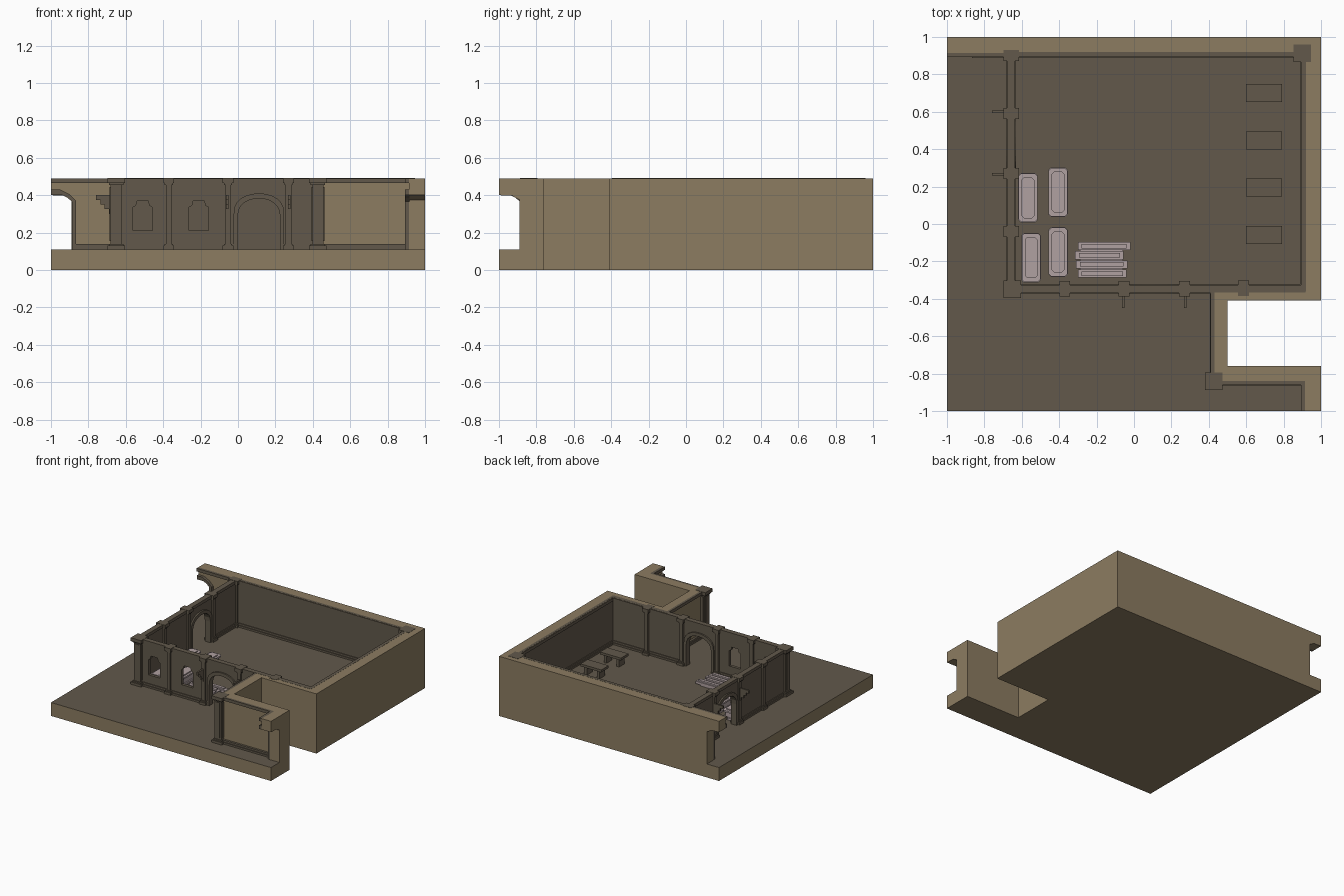
import bpy, bmesh, math
from mathutils import Matrix, Vector

if "Cube" in bpy.data.objects:
    bpy.data.objects.remove(bpy.data.objects["Cube"])


def mat(name, rgb):
    m = bpy.data.materials.new(name)
    lin = [((c / 255 + 0.055) / 1.055) ** 2.4 for c in rgb]
    m.diffuse_color = (*lin, 1)
    m.use_nodes = True
    m.node_tree.nodes["Principled BSDF"].inputs["Base Color"].default_value = m.diffuse_color
    return m


TAN = mat("tan_stone", (140, 124, 97))
DARK = mat("dark_stone", (98, 89, 75))
PALE = mat("pale_stone", (176, 161, 161))
FLOOR, TOP = 0.11, 0.49


def finish(name, bm, m):
    me = bpy.data.meshes.new(name)
    bmesh.ops.recalc_face_normals(bm, faces=bm.faces[:])
    bm.to_mesh(me)
    bm.free()
    me.materials.append(m)
    ob = bpy.data.objects.new(name, me)
    bpy.context.collection.objects.link(ob)
    return ob


def add_box(bm, x0, x1, y0, y1, z0, z1):
    mtx = Matrix.Translation(((x0 + x1) / 2, (y0 + y1) / 2, (z0 + z1) / 2))
    bmesh.ops.create_cube(bm, size=1, matrix=mtx @ Matrix.Diagonal((x1 - x0, y1 - y0, z1 - z0, 1)))


def boxes(name, m, *dims):
    bm = bmesh.new()
    for d in dims:
        add_box(bm, *d)
    return finish(name, bm, m)


# maps (u, v, w): 'z' plan view, 'x' wall running along x, 'y' wall running along y
AXES = {'z': lambda u, v, w: (u, v, w), 'x': lambda u, v, w: (u, w, v), 'y': lambda u, v, w: (w, u, v)}


def panel(name, m, axis, loops, w0, w1):
    """Extrude an outline (first loop) with holes (other loops) from w0 to w1."""
    bm = bmesh.new()
    edges = []
    for pts in loops:
        vs = [bm.verts.new(AXES[axis](u, v, w0)) for u, v in pts]
        edges += [bm.edges.new((vs[i - 1], vs[i])) for i in range(len(vs))]
    bmesh.ops.triangle_fill(bm, edges=edges, use_beauty=True)
    res = bmesh.ops.extrude_face_region(bm, geom=bm.faces[:], use_keep_orig=True)
    vs = [g for g in res['geom'] if isinstance(g, bmesh.types.BMVert)]
    bmesh.ops.translate(bm, verts=vs, vec=Vector(AXES[axis](0, 0, w1 - w0)))
    return finish(name, bm, m)


def arch(c, hw, top, rise):
    """Arch outline from left foot over the top to right foot."""
    spring = top - rise
    mid = [(c - hw * math.cos(t), spring + rise * math.sin(t) ** 0.8)
           for t in [math.pi * i / 12 for i in range(1, 12)]]
    return [(c - hw, FLOOR), (c - hw, spring)] + mid + [(c + hw, spring), (c + hw, FLOOR)]


def window(c):
    return [(c - .052, .21), (c + .052, .21), (c + .052, .335), (c + .035, .345),
            (c + .03, .37), (c - .03, .37), (c - .035, .345), (c - .052, .335)]


# Floor slab with the notch on the right; dark on top
slab = panel("floor_slab", TAN, 'z', [[(-1, -1), (1, -1), (1, -.76), (.5, -.76), (.5, -.41),
                                       (1, -.41), (1, 1), (-1, 1)]], 0, FLOOR)
slab.data.materials.append(DARK)
for p in slab.data.polygons:
    if p.center.z > FLOOR - .01:
        p.material_index = 1

# Thick outer walls
panel("outer_wall", TAN, 'z', [[(-.89, 1), (-.89, .915), (.915, .915), (.915, -.365), (.43, -.365),
                                (.43, -.84), (.915, -.84), (.915, -.89), (1, -.89), (1, -.76),
                                (.5, -.76), (.5, -.41), (1, -.41), (1, 1)]], FLOOR, TOP)

# Half arches at the two open ends of the outer wall
half = [(-1, TOP), (-.89, TOP), (-.89, .375), (-.91, .385), (-.93, .398), (-1, .4)]
band = [(-1, .43), (-.95, .43), (-.9, .405), (-.865, .37), (-.865, FLOOR), (-.887, FLOOR),
        (-.887, .365), (-.91, .385), (-.94, .4), (-1, .4)]
panel("back_half_arch", TAN, 'x', [half], .915, 1)
panel("right_half_arch", TAN, 'y', [half], .915, 1)
panel("back_arch_trim", DARK, 'x', [band], .893, .916)
panel("right_arch_trim", DARK, 'y', [band], .893, .916)

# Dark lining of the room
boxes("room_lining", DARK, (-.66, .917, .90, .92, FLOOR, TOP + .001),
      (.90, .92, -.36, .92, FLOOR, TOP + .001), (.41, .917, -.367, -.335, FLOOR, TOP + .001))

# Thin inner walls with doorway and windows
door = arch(.112, .115, .385, .10)
panel("front_wall", DARK, 'x', [[(-.665, TOP), (-.665, FLOOR)] + door + [(.43, FLOOR), (.43, TOP)],
                                window(-.51), window(-.21)], -.36, -.335)
ldoor = arch(.43, .115, .385, .10)
panel("left_wall", DARK, 'y', [[(-.35, TOP), (-.35, FLOOR)] + ldoor + [(.9, FLOOR), (.9, TOP)]], -.67, -.643)

# Raised arch surrounds
for nm, ax, c, w0, w1 in (("front_arch_surround", 'x', .112, -.372, -.323),
                          ("left_arch_surround", 'y', .43, -.682, -.631)):
    panel(nm, DARK, ax, [arch(c, .135, .41, .11) + arch(c, .113, .383, .10)[::-1]], w0, w1)

# Top and base mouldings
mould = []
for z0, z1, o in ((FLOOR, .125, .012), (.125, .14, .006), (.465, TOP, .008)):
    mould += [(-.65, .9, .9 - o, .91, z0, z1), (.9 - o, .91, -.34, .9, z0, z1), (.41, .9, -.345, -.335 + o, z0, z1)]
    spans = [(-.66, .42)] if z0 > .4 else [(-.66, -.02), (.245, .42)]
    mould += [(a, b, -.36 - o, -.335 + o, z0, z1) for a, b in spans]
    spans = [(-.34, .9)] if z0 > .4 else [(-.34, .3), (.56, .9)]
    mould += [(-.67 - o, -.643 + o, a, b, z0, z1) for a, b in spans]
    # corridor walls
    q = .865 if z0 < .4 else 1
    mould += [(-q, -.66, .9 - o, .917, z0, z1), (.42, .91, -.852 - o, -.838, z0, z1),
              (.418 - o, .432, -.85, -.36, z0, z1), (.9 - o, .917, -q, -.84, z0, z1)]
boxes("mouldings", DARK, *mould)


def column(name, cx, cy, hx, hy, e):
    """Shaft with wider base and cap."""
    d = [(cx - hx, cx + hx, cy - hy, cy + hy, FLOOR, TOP)]
    for z0, z1, k in ((FLOOR, .13, e), (.13, .14, e / 2), (.455, .465, e / 2), (.465, TOP + .002, e)):
        d.append((cx - hx - k, cx + hx + k, cy - hy - k, cy + hy + k, z0, z1))
    boxes(name, DARK, *d)


# Corner pillars with raised side plates
for i, (x, y) in enumerate(((-.652, -.348), (.427, -.84), (.9, .912))):
    column("corner_pillar_%d" % i, x, y, .03, .03, .017)
    boxes("pillar_plate_%d" % i, DARK, (x - .018, x + .018, y - .035, y + .035, .155, .445),
          (x - .035, x + .035, y - .018, y + .018, .155, .445))

# Slim pilasters along the inner walls
for x in (-.37, -.053, .27, .585):
    s = .003 if x > .5 else 0
    column("front_pilaster", x, -.347 + s, .015, .027, .014)
for y in (-.04, .27, .59, .9):
    column("left_pilaster", -.656, y, .027, .015, .014)

# Stepped brackets beside the doorways
steps = [(.3, .325, .02), (.325, .35, .045), (.35, .375, .065), (.375, .4, .09)]
for x in (-.057, .275):
    boxes("front_bracket", DARK, *[(x - .007, x + .007, -.36 - o, -.35, a, b) for a, b, o in steps])
for y in (.265, .6):
    boxes("left_bracket", DARK, *[(-.67 - o, -.66, y - .007, y + .007, a, b) for a, b, o in steps])

# Low tables along the right wall
for y in (.70, .447, .195, -.06):
    boxes("low_table", DARK, (.60, .79, y - .048, y + .048, .175, .195),
          (.625, .65, y - .035, y + .035, FLOOR, .175), (.74, .765, y - .035, y + .035, FLOOR, .175))


# Pale stone chests with clipped corners and stepped lids
def clipped(cx, cy, hx, hy, c):
    return [(cx + sx * (hx - a * c), cy + sy * (hy - b * c)) for sx, sy, a, b in
            ((1, -1, 1, 0), (1, -1, 0, 1), (1, 1, 0, 1), (1, 1, 1, 0),
             (-1, 1, 1, 0), (-1, 1, 0, 1), (-1, -1, 0, 1), (-1, -1, 1, 0))]


for i, (x, y) in enumerate(((-.567, .14), (-.406, .17), (-.55, -.18), (-.406, -.15))):
    for part, hx, hy, z0, z1 in (("base", .052, .133, FLOOR, .125), ("body", .042, .12, .125, .165),
                                 ("lid", .05, .13, .165, .178), ("lid_top", .034, .11, .178, .188)):
        panel("chest_%s_%d" % (part, i), PALE, 'z', [clipped(x, y, hx, hy, .014)], z0, z1)

# Low stack of pale slats
slats = [(-.29, -.06, -.27, -.10, FLOOR, .125)]
for i, (a, b) in enumerate(((-.30, -.04), (-.31, -.035), (-.315, -.055), (-.30, -.02))):
    y = -.265 + i * .049
    slats += [(a, b, y - .022, y + .022, .12, .14), (a + .02, b - .02, y - .012, y + .012, .14, .152)]
boxes("slat_stack", PALE, *slats)
